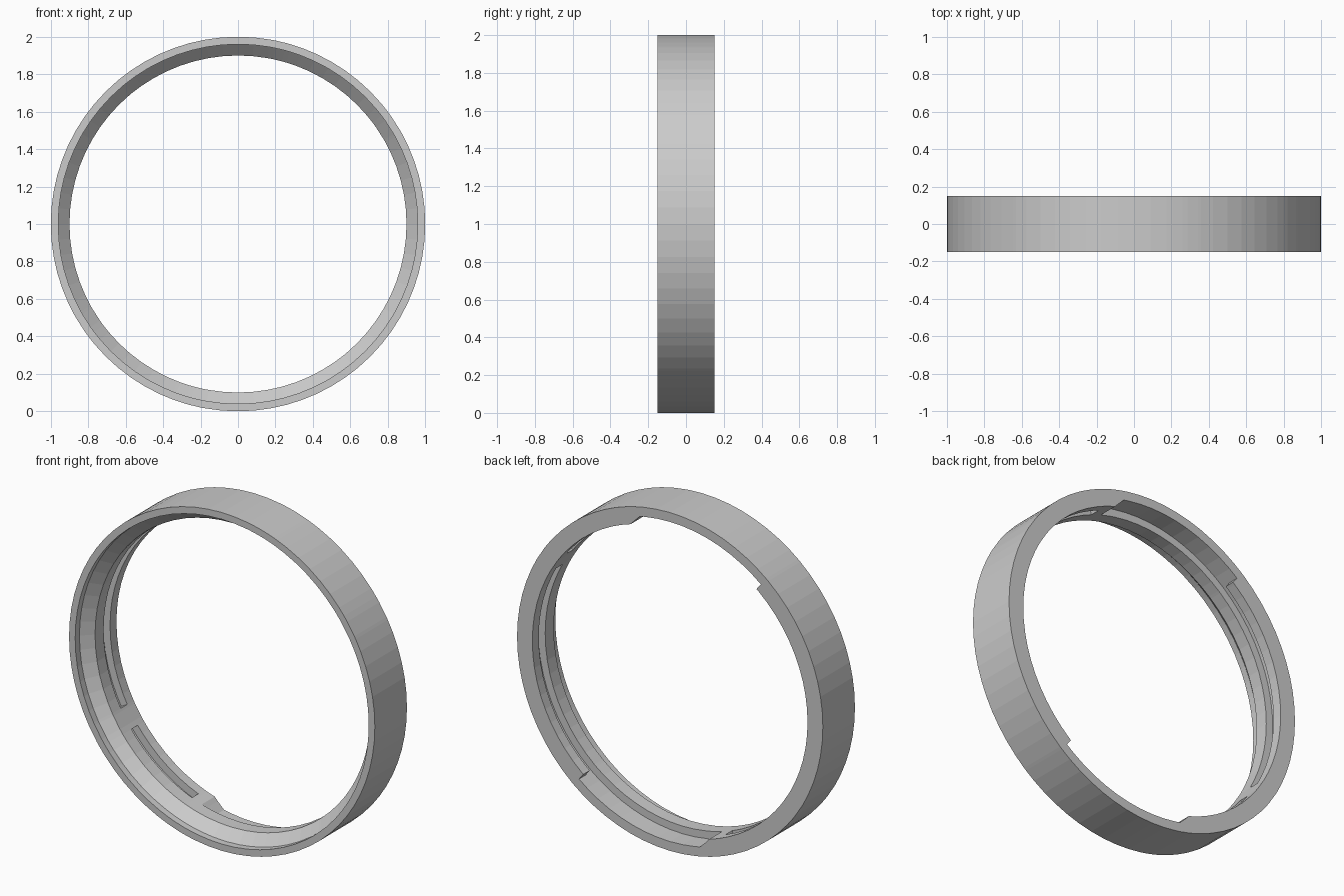
import bpy, bmesh
from math import radians, sin, cos

if "Cube" in bpy.data.objects:
    bpy.data.objects.remove(bpy.data.objects["Cube"])

L, D = 0.90, 0.945      # lip radius, groove floor radius
STEP = 5.0              # facet size in degrees


def section(groove, lip):
    """Closed ring cross-section as (radius, y)."""
    return [(1, -.15), (.96, -.15), (.96, -.11), (.90, -.05), (.90, .03),
            (groove, .03), (groove, .09), (lip, .09), (lip, .15), (1, .15)]


# Angular layout of half the ring: start, end, (groove, lip) at start and at end
half = [
    (-51, 29, (D, L), (D, L)),      # open groove behind the lip
    (29, 37, (L, L), (L, L)),       # stop block in the groove
    (37, 69, (D, L), (D, L)),       # groove continues
    (69, 73.4, (L, L), (L, L)),     # closed groove end
    (73.4, 78, (L, L), (D, D)),     # sloped end of the lip
    (78, 129, (D, D), (D, D)),      # entry gap in the lip
]

# Stations around the ring; a doubled angle makes a radial step wall
stations = []
for turn in (0, 180):
    for a0, a1, s0, s1 in half:
        inner = [k * STEP for k in range(-20, 40) if a0 + .5 < k * STEP < a1 - .5]
        for a in [a0] + inner + [a1]:
            t = (a - a0) / (a1 - a0)
            g = s0[0] + (s1[0] - s0[0]) * t
            l = s0[1] + (s1[1] - s0[1]) * t
            stations.append((a + turn, g, l))

# Bayonet ring swept through the stations
bm = bmesh.new()
rings = []
for a, g, l in stations:
    c, s = cos(radians(a)), sin(radians(a))
    rings.append([bm.verts.new((r * c, y, 1 + r * s)) for r, y in section(g, l)])
for i, ra in enumerate(rings):
    rb = rings[(i + 1) % len(rings)]
    for j in range(len(ra)):
        k = (j + 1) % len(ra)
        bm.faces.new((ra[j], ra[k], rb[k], rb[j]))
bmesh.ops.remove_doubles(bm, verts=bm.verts, dist=1e-5)
bmesh.ops.dissolve_degenerate(bm, dist=1e-5, edges=bm.edges)
bmesh.ops.recalc_face_normals(bm, faces=bm.faces)

mesh = bpy.data.meshes.new("bayonet_ring")
bm.to_mesh(mesh)
bm.free()
bpy.context.collection.objects.link(bpy.data.objects.new("bayonet_ring", mesh))
